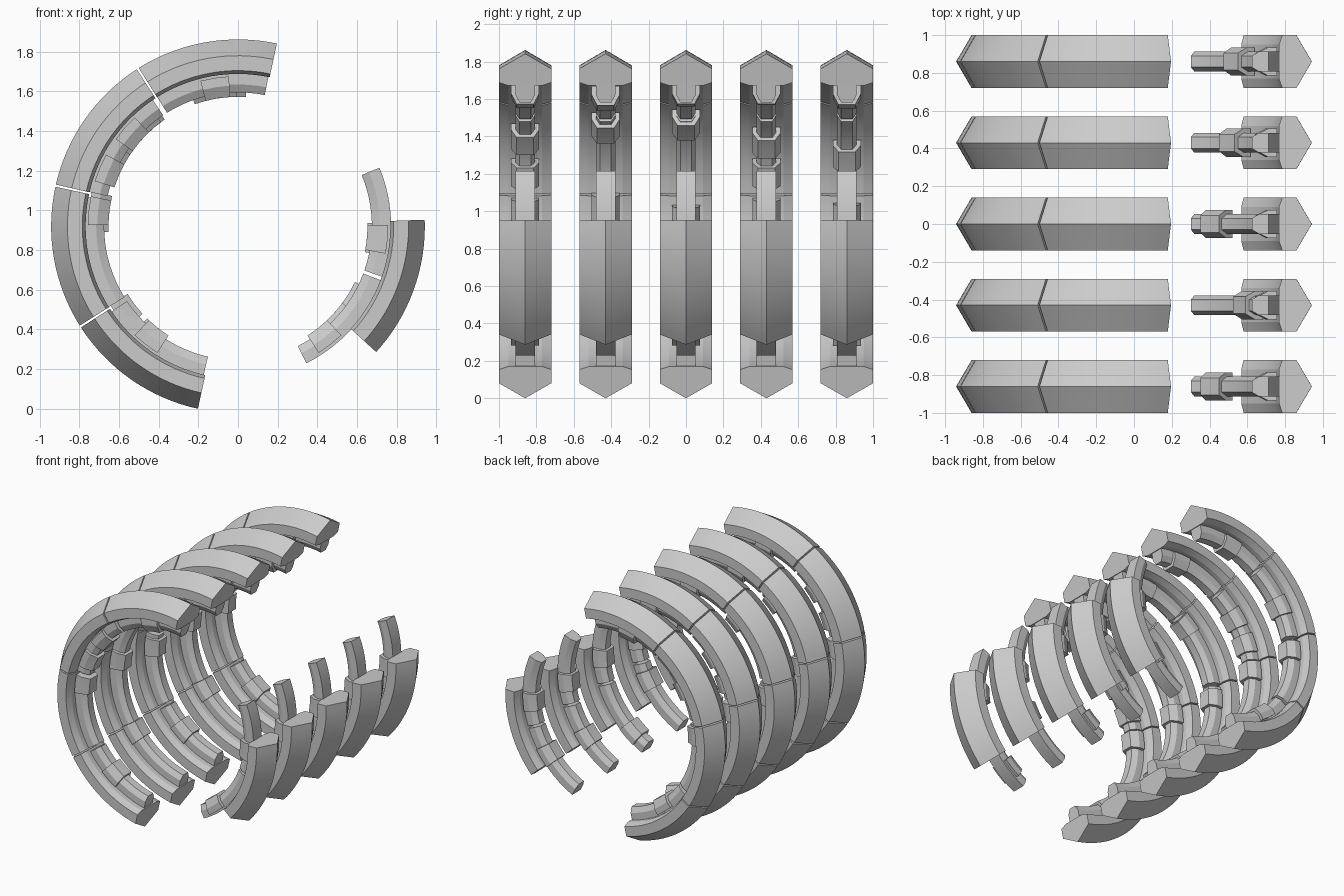
import bpy, bmesh, math

if "Cube" in bpy.data.objects:
    bpy.data.objects.remove(bpy.data.objects["Cube"])

ZC = 0.92          # height of the ring axis
SPACING = 0.43     # distance between rings along y

# Cross-sections as (radius, y) loops
SHELL = [(0.942, 0), (0.86, 0.14), (0.785, 0.14), (0.768, 0.09),
         (0.768, -0.09), (0.785, -0.14), (0.86, -0.14)]
LINER = [(0.772, 0.052), (0.715, 0.052), (0.675, 0.03),
         (0.675, -0.03), (0.715, -0.052), (0.772, -0.052)]
COLLAR = [(0.757, 0.075), (0.71, 0.075), (0.653, 0.045),
          (0.653, -0.045), (0.71, -0.075), (0.757, -0.075)]


def arc(name, profile, y, a0, a1, steps):
    """Sweep a closed profile around the y axis from angle a0 to a1."""
    bm = bmesh.new()
    loops = []
    for i in range(steps + 1):
        a = math.radians(a0 + (a1 - a0) * i / steps)
        loops.append([bm.verts.new((r * math.cos(a), y + w, ZC + r * math.sin(a)))
                      for r, w in profile])
    n = len(profile)
    for p, q in zip(loops, loops[1:]):
        for k in range(n):
            bm.faces.new((p[k], p[(k + 1) % n], q[(k + 1) % n], q[k]))
    bm.faces.new(loops[0])
    bm.faces.new(loops[-1][::-1])
    bmesh.ops.recalc_face_normals(bm, faces=bm.faces)
    mesh = bpy.data.meshes.new(name)
    bm.to_mesh(mesh)
    bm.free()
    ob = bpy.data.objects.new(name, mesh)
    bpy.context.collection.objects.link(ob)
    bpy.context.view_layer.objects.active = ob
    ob.select_set(True)
    bpy.ops.object.shade_smooth_by_angle(angle=math.radians(15))
    ob.select_set(False)


# Angular spans in degrees, counter-clockwise seen from the front
SHELL_SPANS = [(78, 122.1), (122.8, 167.1), (167.8, 212.1), (212.8, 257.6), (-42.3, 2)]
LINER_SPANS = [(78.5, 122), (124, 167), (169, 212), (214, 257), (-63.5, -20.7), (-19.3, 22.5)]

# Collar centres for each ring, front to back
COLLARS = [
    (99, 139, 157, 174, 232, -52, -5),
    (104, 132, 172, 217, -31, -6),
    (96, 130, 177, 231, -52, -4),
    (92, 141, 157, 174, 217, -41, -6),
    (101, 148, 176, 232, -38, -5),
]

for ring, centres in enumerate(COLLARS):
    y = (ring - 2) * SPACING
    # Outer shell plates
    for a0, a1 in SHELL_SPANS:
        arc("outer_shell", SHELL, y, a0, a1, 16)
    # Thin inner ribs
    for a0, a1 in LINER_SPANS:
        arc("inner_rib", LINER, y, a0, a1, 12)
    # Clamp collars around the ribs
    for a in centres:
        arc("rib_collar", COLLAR, y, a - 5.5, a + 5.5, 2)
